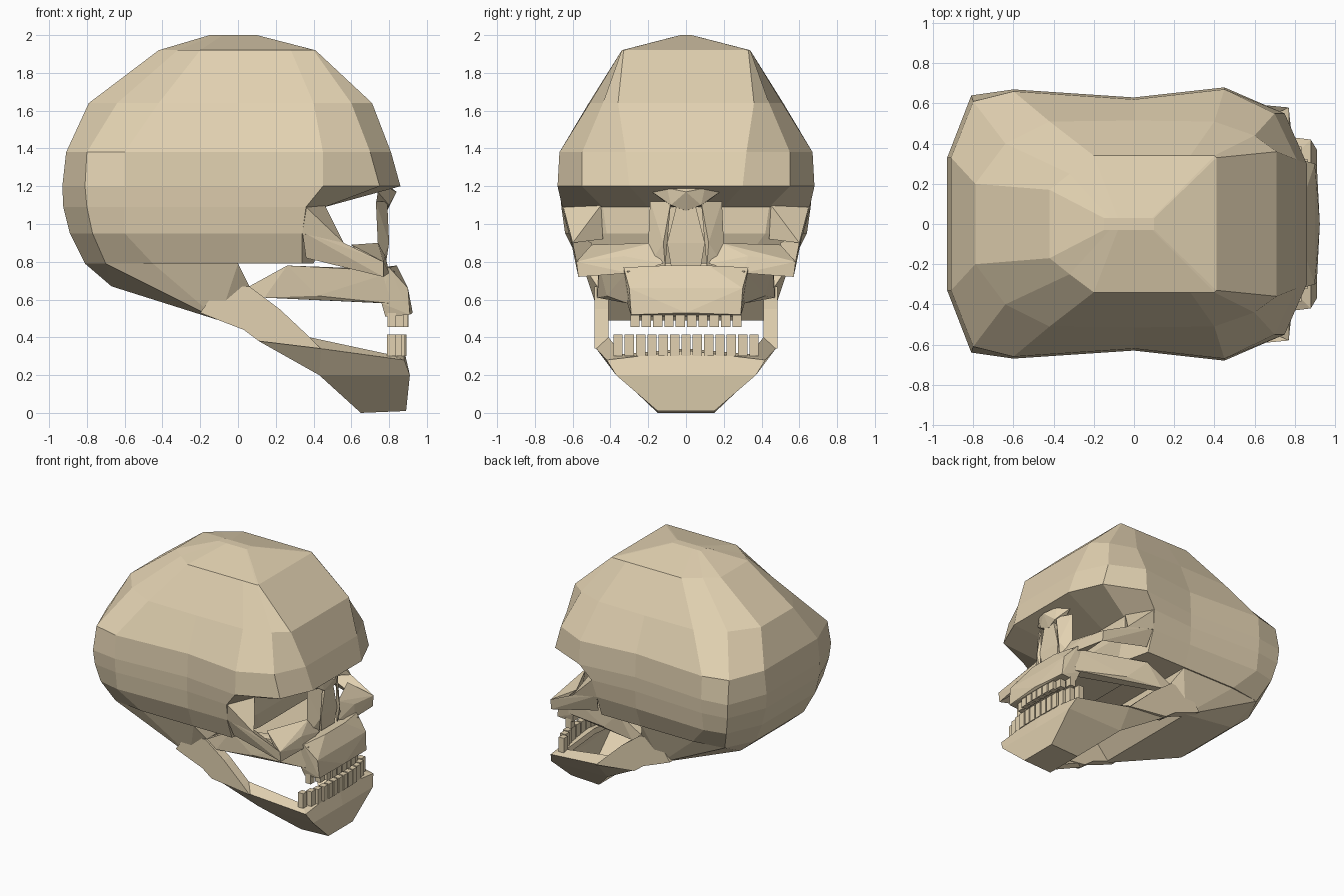
import bpy, bmesh
from mathutils import Vector

if "Cube" in bpy.data.objects:
    bpy.data.objects.remove(bpy.data.objects["Cube"])

bone = bpy.data.materials.new("bone")
bone.diffuse_color = (0.76, 0.64, 0.44, 1)
bone.use_nodes = True
bone.node_tree.nodes["Principled BSDF"].inputs["Base Color"].default_value = bone.diffuse_color


def finish(name, bm, mirror=True, thick=0):
    bmesh.ops.remove_doubles(bm, verts=bm.verts, dist=0.0005)
    bmesh.ops.recalc_face_normals(bm, faces=bm.faces)
    me = bpy.data.meshes.new(name)
    bm.to_mesh(me)
    bm.free()
    me.materials.append(bone)
    ob = bpy.data.objects.new(name, me)
    bpy.context.collection.objects.link(ob)
    if mirror:
        m = ob.modifiers.new("mirror", "MIRROR")
        m.use_axis = (False, True, False)
        m.use_clip = True
    if thick:
        s = ob.modifiers.new("thickness", "SOLIDIFY")
        s.thickness = thick
        s.offset = -1
    return ob


def hull(name, pts, across=False):
    """Convex block; across=True spans both sides, otherwise it is mirrored."""
    bm = bmesh.new()
    pts = list(pts)
    if across:
        pts += [(x, -y, z) for x, y, z in pts if y > 0]
    for p in pts:
        bm.verts.new(p)
    r = bmesh.ops.convex_hull(bm, input=bm.verts)
    junk = {v for v in r["geom_interior"] + r["geom_unused"]
            if isinstance(v, bmesh.types.BMVert)}
    bmesh.ops.delete(bm, geom=list(junk), context="VERTS")
    bmesh.ops.dissolve_limit(bm, angle_limit=0.03, verts=bm.verts, edges=bm.edges)
    return finish(name, bm, not across)


def shell(name, pts, faces, thick):
    bm = bmesh.new()
    v = {k: bm.verts.new(p) for k, p in pts.items()}
    for f in faces:
        bm.faces.new([v[k] for k in f])
    return finish(name, bm, True, thick)


def prism(name, outline, y0, y1):
    bm = bmesh.new()
    f = bm.faces.new([bm.verts.new((x, y0, z)) for x, z in outline])
    r = bmesh.ops.extrude_face_region(bm, geom=[f], use_keep_orig=True)
    for g in r["geom"]:
        if isinstance(g, bmesh.types.BMVert):
            g.co.y = y1
    return finish(name, bm)


# Cranium: stacked half rings from back to front, (x, y) around each height
rings = [
    (2.00, -.15, .03, -.12, .03, -.08, .03, 0, .03, .06, .03, .09, .03, .10, .03),
    (1.92, -.42, .17, -.32, .25, -.20, .34, 0, .34, .28, .34, .40, .34, .41, .33),
    (1.64, -.79, .20, -.64, .40, -.42, .51, 0, .515, .40, .51, .60, .44, .71, .36),
    (1.38, -.91, .33, -.80, .61, -.60, .66, 0, .62, .45, .67, .70, .55, .81, .32),
    (1.20, -.93, .33, -.81, .64, -.60, .67, 0, .63, .45, .68, .75, .55, .86, .30),
    (1.09, -.925, .33, -.80, .63, -.60, .66, 0, .63, .36, .655, .46, .44, .46, .20),
    (0.95, -.89, .33, -.77, .60, -.60, .64, 0, .62, .34, .62, .46, .42, .46, .15),
    (0.79, -.81, .30, -.70, .52, -.45, .56, 0, .56, .34, .56, .40, .30, .40, .10),
]
bm = bmesh.new()
rows = []
for z, *c in rings:
    p = list(zip(c[::2], c[1::2]))
    p = [(p[0][0], 0)] + p + [(p[-1][0], 0)]
    rows.append([bm.verts.new((x, y, z)) for x, y in p])
for a, b in zip(rows, rows[1:]):
    for i in range(len(a) - 1):
        bm.faces.new((a[i], a[i + 1], b[i + 1], b[i]))
bm.faces.new(rows[0])
bm.faces.new(rows[-1])
finish("cranium", bm)

# Underside of the skull, sloping down toward the jaw
hull("skull_base", [(-.81, .30, .79), (-.70, .52, .79), (-.45, .55, .79), (0, .55, .79),
                    (.06, .47, .67), (-.35, .47, .67), (-.67, .28, .67), (-.10, .45, .49)], True)

# Jaw hinge plates
prism("jaw_ramus", [(-.2, .53), (-.1, .67), (.06, .67), (.14, .61), (.22, .55), (.38, .40),
                    (.44, .34), (.11, .38), (.03, .44), (-.10, .49)], .41, .485)

# Lower jaw: side walls, chin and gum rim
shell("lower_jaw", {
    "a": (.11, .46, .38), "b": (.44, .475, .34), "c": (.88, .42, .28), "d": (.91, .37, .20),
    "e": (.89, .15, .01), "f": (.65, .15, 0), "g": (.43, .36, .20),
    "C": (.88, 0, .33), "D": (.91, 0, .20), "E": (.89, 0, .01), "F": (.65, 0, 0),
    "r": (.38, .41, .40), "s": (.80, .34, .31), "S": (.80, 0, .34)},
    ["abg", "bcdg", "gdef", "cCDd", "dDEe", "eEFf", "brsc", "csSC"], .04)

# Upper jaw
hull("upper_jaw_arm", [(.06, .47, .67), (.14, .47, .61), (.26, .46, .78), (.06, .41, .67),
                       (.14, .41, .61), (.26, .39, .78), (.42, .42, .62), (.83, .31, .75),
                       (.80, .31, .58), (.80, .24, .76), (.78, .23, .58)])
hull("palate", [(.24, .42, .76), (.26, .42, .72), (.80, .30, .77), (.80, .30, .70)], True)
hull("upper_jaw_front", [(.74, .33, .77), (.80, .33, .77), (.84, .12, .78), (.90, .30, .66),
                         (.925, 0, .53), (.91, .29, .52), (.76, .31, .58), (.78, .29, .51)], True)

# Cheekbones and the outer rims of the eye sockets
hull("socket_rim", [(.36, .65, 1.09), (.46, .45, 1.10), (.34, .62, .95), (.56, .60, .90),
                    (.45, .44, .92)])
hull("cheek_arch", [(.34, .62, .96), (.36, .57, .82), (.56, .60, .90), (.50, .57, .79),
                    (.77, .58, .80), (.77, .57, .72), (.42, .50, .90), (.70, .50, .78)])
hull("cheek_front", [(.77, .58, .80), (.77, .57, .72), (.60, .50, .89), (.78, .33, .83),
                     (.80, .30, .74), (.74, .18, .90), (.79, .12, .79), (.70, .30, .77)])

# Nose: bridge and the two bones beside the opening
hull("nose_bridge", [(.84, 0, 1.17), (.80, .08, 1.10), (.73, .09, 1.10), (.79, 0, 1.07),
                     (.74, .18, 1.17), (.80, .10, 1.19), (.80, 0, 1.20)], True)
hull("nose_side", [(.79, .08, 1.12), (.73, .19, 1.12), (.74, .20, .90), (.80, .12, .90),
                   (.78, .11, .77), (.75, .20, .78)])
hull("nasal_septum", [(.79, .05, 1.10), (.76, .05, 1.10), (.78, .08, .78), (.74, .08, .78),
                      (.79, .10, .90)], True)


# Tooth rows along a curved gum line
def teeth(name, n, half, x_front, depth, z0, z1):
    bm = bmesh.new()
    pitch = 2 * half / n
    for i in range(n):
        y = -half + pitch * (i + .5)
        x = x_front - depth * (y / half) ** 4
        r = bmesh.ops.create_cube(bm, size=1)
        for v in r["verts"]:
            v.co = Vector((x + v.co.x * .045, y + v.co.y * pitch * .82,
                           (z0 + z1) / 2 + v.co.z * (z1 - z0)))
    finish(name, bm, False)


teeth("upper_teeth", 10, .30, .88, .10, .455, .53)
teeth("lower_teeth", 13, .39, .87, .08, .30, .415)
